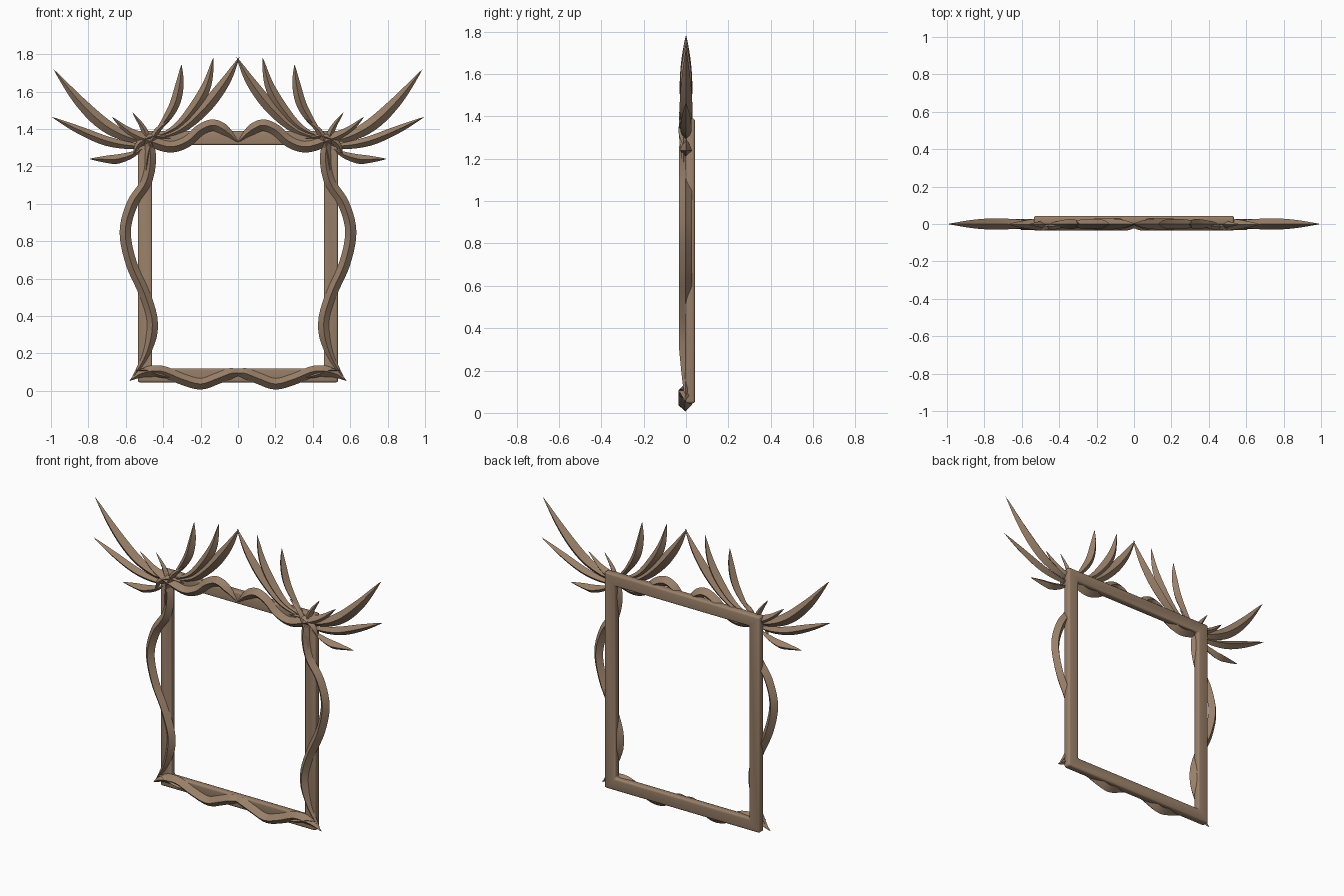
import bpy, bmesh, math
from mathutils import Vector

if "Cube" in bpy.data.objects:
    bpy.data.objects.remove(bpy.data.objects["Cube"])

wood = bpy.data.materials.new("wood")
wood.diffuse_color = (0.32, 0.215, 0.14, 1)
wood.use_nodes = True
wood.node_tree.nodes["Principled BSDF"].inputs["Base Color"].default_value = wood.diffuse_color


def finish(bm, name, mirror=False):
    bmesh.ops.recalc_face_normals(bm, faces=bm.faces)
    me = bpy.data.meshes.new(name)
    bm.to_mesh(me)
    bm.free()
    me.materials.append(wood)
    ob = bpy.data.objects.new(name, me)
    bpy.context.collection.objects.link(ob)
    bpy.ops.object.select_all(action='DESELECT')
    bpy.context.view_layer.objects.active = ob
    ob.select_set(True)
    bpy.ops.object.shade_smooth_by_angle(angle=math.radians(35))
    if mirror:
        ob.modifiers.new("mirror", 'MIRROR').use_mirror_merge = False
    return ob


def spline(pts, per):
    """Catmull-Rom samples through (x, z) points."""
    p = [Vector(q) for q in pts]
    p = [2 * p[0] - p[1]] + p + [2 * p[-1] - p[-2]]
    out = []
    for i in range(1, len(p) - 2):
        a, b, c, d = p[i - 1:i + 3]
        for k in range(per):
            t = k / per
            out.append(0.5 * (2 * b + (c - a) * t + (2 * a - 5 * b + 4 * c - d) * t * t
                              + (3 * b - a - 3 * c + d) * t ** 3))
    return out + [p[-2]]


def blade(name, pts, width, depth, taper, y=0.0, per=5):
    """Ridged, diamond-section strip along a path in the frame plane, pointed at both ends."""
    path = spline(pts, per)
    n = len(path) - 1
    bm = bmesh.new()
    rings = []
    for i, c in enumerate(path):
        if i in (0, n):
            rings.append([bm.verts.new((c.x, y, c.y))])
            continue
        t = (path[i + 1] - path[i - 1]).normalized()
        s = Vector((-t.y, t.x))
        k = taper(i / n)
        a, b = c + s * width * k, c - s * width * k
        d = depth * k
        rings.append([bm.verts.new(v) for v in (
            (a.x, y, a.y), (c.x, y - d, c.y), (b.x, y, b.y), (c.x, y + d, c.y))])
    for r, q in zip(rings, rings[1:]):
        for j in range(4):
            m = (j + 1) % 4
            if len(r) == 1:
                bm.faces.new((r[0], q[j], q[m]))
            elif len(q) == 1:
                bm.faces.new((r[j], r[m], q[0]))
            else:
                bm.faces.new((r[j], r[m], q[m], q[j]))
    return finish(bm, name, True)


def leaf_taper(t):
    return max(0.12, math.sin(math.pi * t ** 1.15)) ** 0.9 if t < 0.8 else \
        math.sin(math.pi * t ** 1.15) ** 0.9


def vine_taper(t):
    return min(1, t / 0.2, (1 - t) / 0.16) ** 0.8


# Rectangular frame with rounded edges
bm = bmesh.new()
X, B, Z0, Z1, YF, YB = 0.535, 0.075, 0.045, 1.39, -0.004, 0.043
loops = []
for y in (YF, YB):
    for o in (0, B):
        loops.append([bm.verts.new(v) for v in (
            (-X + o, y, Z0 + o), (X - o, y, Z0 + o), (X - o, y, Z1 - o), (-X + o, y, Z1 - o))])
for a, b in ((0, 1), (1, 3), (3, 2), (2, 0)):
    for j in range(4):
        m = (j + 1) % 4
        bm.faces.new((loops[a][j], loops[a][m], loops[b][m], loops[b][j]))
bmesh.ops.recalc_face_normals(bm, faces=bm.faces)
sharp = [e for e in bm.edges if e.calc_face_angle(0) > 0.5]
bmesh.ops.bevel(bm, geom=sharp, offset=0.012, segments=3, profile=0.5, affect='EDGES')
finish(bm, "frame")

# Fanned leaves growing out of the top corners: path, half width, half depth
leaves = [
    ([(-.47, 1.34), (-.57, 1.35), (-.71, 1.42), (-.85, 1.55), (-.987, 1.72)], .035, .03),
    ([(-.47, 1.32), (-.56, 1.31), (-.70, 1.335), (-.85, 1.395), (-.997, 1.465)], .026, .026),
    ([(-.50, 1.30), (-.56, 1.265), (-.64, 1.24), (-.70, 1.238), (-.795, 1.24)], .025, .028),
    ([(-.47, 1.35), (-.40, 1.43), (-.34, 1.53), (-.312, 1.64), (-.302, 1.745)], .027, .027),
    ([(-.46, 1.35), (-.33, 1.41), (-.23, 1.52), (-.165, 1.64), (-.13, 1.785)], .030, .028),
    ([(-.46, 1.34), (-.31, 1.395), (-.18, 1.51), (-.07, 1.65), (.008, 1.785)], .033, .03),
]
for i, (p, w, d) in enumerate(leaves):
    blade(f"corner_leaf_{i + 1}", p, w, d, leaf_taper)

# Winding vines over the top, side and bottom bars
blade("top_vine", [(-.675, 1.465), (-.58, 1.385), (-.47, 1.335), (-.36, 1.305), (-.27, 1.335),
                   (-.20, 1.395), (-.13, 1.42), (-.06, 1.385), (.005, 1.325)],
      .031, .032, vine_taper, -.002)
blade("side_vine", [(-.565, 1.49), (-.50, 1.39), (-.468, 1.26), (-.49, 1.12), (-.565, 1.0),
                    (-.603, .85), (-.57, .68), (-.50, .52), (-.458, .36), (-.49, .2),
                    (-.575, .05)],
      .030, .030, vine_taper, -.002)
blade("bottom_vine", [(-.58, .055), (-.51, .095), (-.41, .105), (-.30, .063), (-.20, .037),
                      (-.11, .066), (-.03, .095), (.04, .092)],
      .030, .032, vine_taper, -.004)

# Small curled tendrils at the corners
blade("corner_tendril", [(-.36, 1.35), (-.46, 1.36), (-.53, 1.32), (-.56, 1.26)],
      .018, .024, leaf_taper, -.012)
blade("inner_tendril", [(-.495, 1.15), (-.48, 1.27), (-.44, 1.38), (-.36, 1.455)],
      .018, .022, leaf_taper, -.012)
blade("foot_tendril", [(-.545, .11), (-.49, .11), (-.42, .085), (-.36, .07)],
      .014, .020, leaf_taper, -.015)
